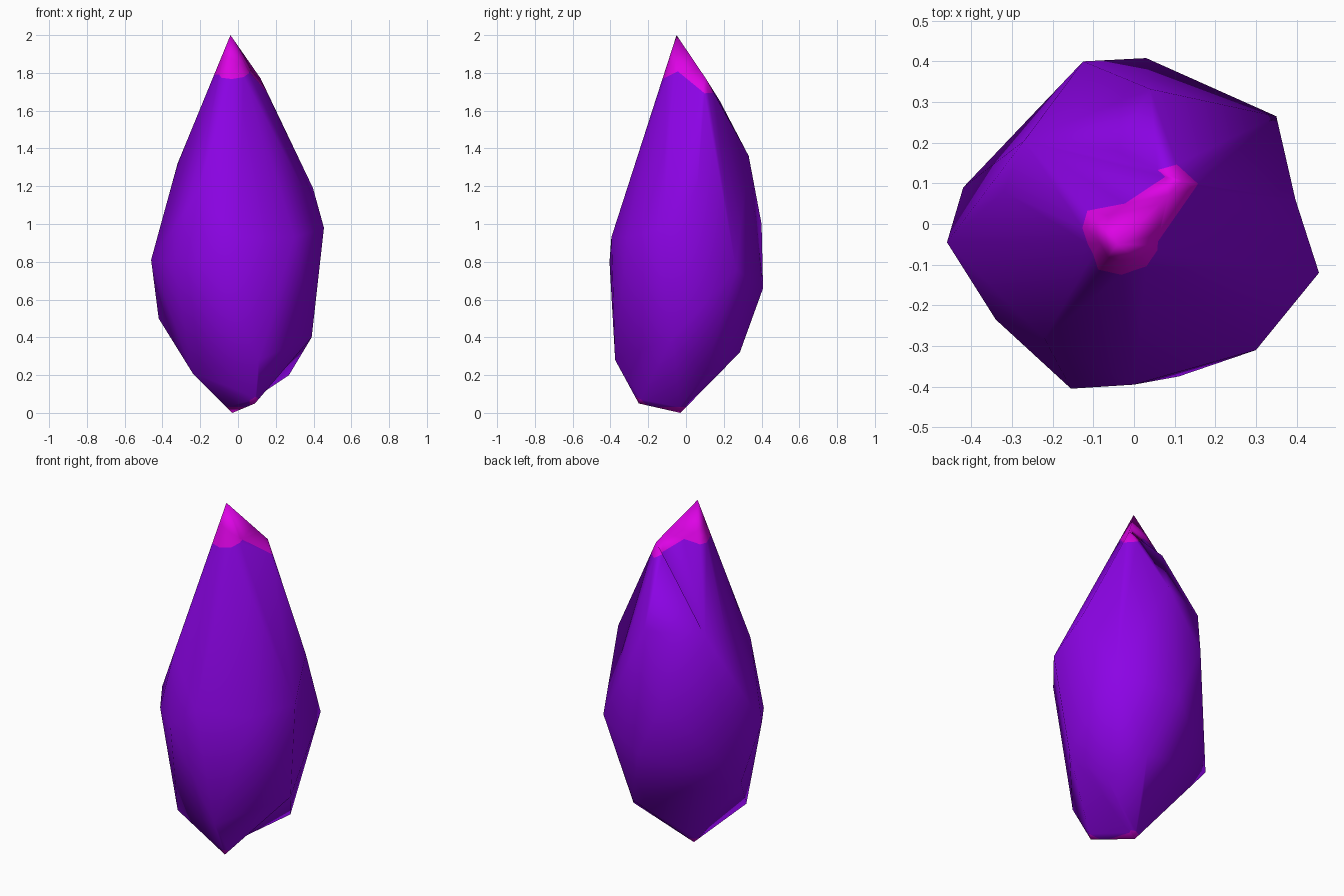
import bpy, bmesh
from mathutils import Vector

if "Cube" in bpy.data.objects:
    bpy.data.objects.remove(bpy.data.objects["Cube"])


def colour(name, rgb):
    m = bpy.data.materials.new(name)
    m.diffuse_color = (*rgb, 1)
    m.use_nodes = True
    m.node_tree.nodes["Principled BSDF"].inputs["Base Color"].default_value = m.diffuse_color
    return m


def add_object(name, bm, *materials):
    mesh = bpy.data.meshes.new(name)
    bm.to_mesh(mesh)
    bm.free()
    for m in materials:
        mesh.materials.append(m)
    bpy.context.collection.objects.link(bpy.data.objects.new(name, mesh))


purple = colour("purple", (0.26, 0.001, 0.78))
magenta = colour("magenta", (0.72, 0.001, 0.78))

# Named corners where the gem folds inwards
tip, back_notch = (-0.04, -0.05, 2.0), (-0.045, 0.18, 1.65)
right_mid, right_back = (0.455, -0.12, 0.98), (0.35, 0.265, 0.76)
right_high, right_low = (0.397, 0.06, 1.19), (0.39, -0.07, 0.40)
low_right, low_front = (0.27, 0.10, 0.20), (0.09, -0.25, 0.05)

# Remaining corners of the faceted gem, from top to bottom
corners = [
    tip, back_notch, right_mid, right_back, right_high, right_low, low_right, low_front,
    (0.12, 0.105, 1.77), (0.04, 0.332, 1.36), (-0.27, 0.205, 1.355), (-0.32, 0.08, 1.32),
    (-0.22, -0.282, 1.155),
    (-0.125, 0.40, 1.0), (0.30, -0.31, 0.93), (0.0, -0.395, 0.93),
    (-0.34, -0.235, 0.79), (-0.46, -0.045, 0.81), (-0.155, -0.405, 0.80),
    (0.03, 0.408, 0.66), (-0.42, 0.09, 0.50),
    (0.145, 0.285, 0.32), (0.11, -0.375, 0.28), (-0.24, -0.216, 0.21),
    (-0.03, -0.03, 0.0),
]

bm = bmesh.new()
vert = {c: bm.verts.new(c) for c in corners}
bmesh.ops.convex_hull(bm, input=bm.verts[:])

# Turn these edges so the facets fold inwards
for a, b in [(tip, back_notch), (right_mid, right_back), (low_right, low_front)]:
    edge = bm.edges.get((vert[a], vert[b]))
    if edge and len(edge.link_faces) == 2:
        bmesh.utils.edge_rotate(edge, True)
loose = [v for v in bm.verts if not v.link_faces]
bmesh.ops.delete(bm, geom=loose, context='VERTS')

# Cut the coloured tip (three slanted arms) and the two small coloured feet
foot_dir = Vector((0.2, -0.5, -0.84)).normalized()
cuts = [(Vector((0, 0, 1.817)), Vector((0.50, 0.47, 1)).normalized()),
        (Vector((0, 0, 1.83)), Vector((0, -0.5, 1)).normalized()),
        (Vector((0, 0, 1.808)), Vector((-0.15, 0, 1)).normalized()),
        (Vector((0, 0, 0.03)), Vector((0, 0, -1))),
        (Vector(low_front) - foot_dir * 0.02, foot_dir)]
for point, normal in cuts:
    bmesh.ops.bisect_plane(bm, geom=bm.verts[:] + bm.edges[:] + bm.faces[:],
                           plane_co=point, plane_no=normal)
bmesh.ops.recalc_face_normals(bm, faces=bm.faces[:])
for f in bm.faces:
    mid = f.calc_center_median()
    f.material_index = int(any((mid - p).dot(n) > 0 for p, n in cuts))
    f.smooth = True
add_object("crystal", bm, purple, magenta)

# Thin coloured sliver lying along the lower right ridge
high, mid, low = Vector(right_high), Vector(right_mid), Vector(right_low)
out = (mid - low).cross(high - low).normalized() * 0.003
bm = bmesh.new()
bm.faces.new([bm.verts.new(p + out) for p in
              (low.lerp(mid, 0.02), low.lerp(mid, 0.92), low.lerp(high, 0.1))])
add_object("ridge_sliver", bm, magenta)
